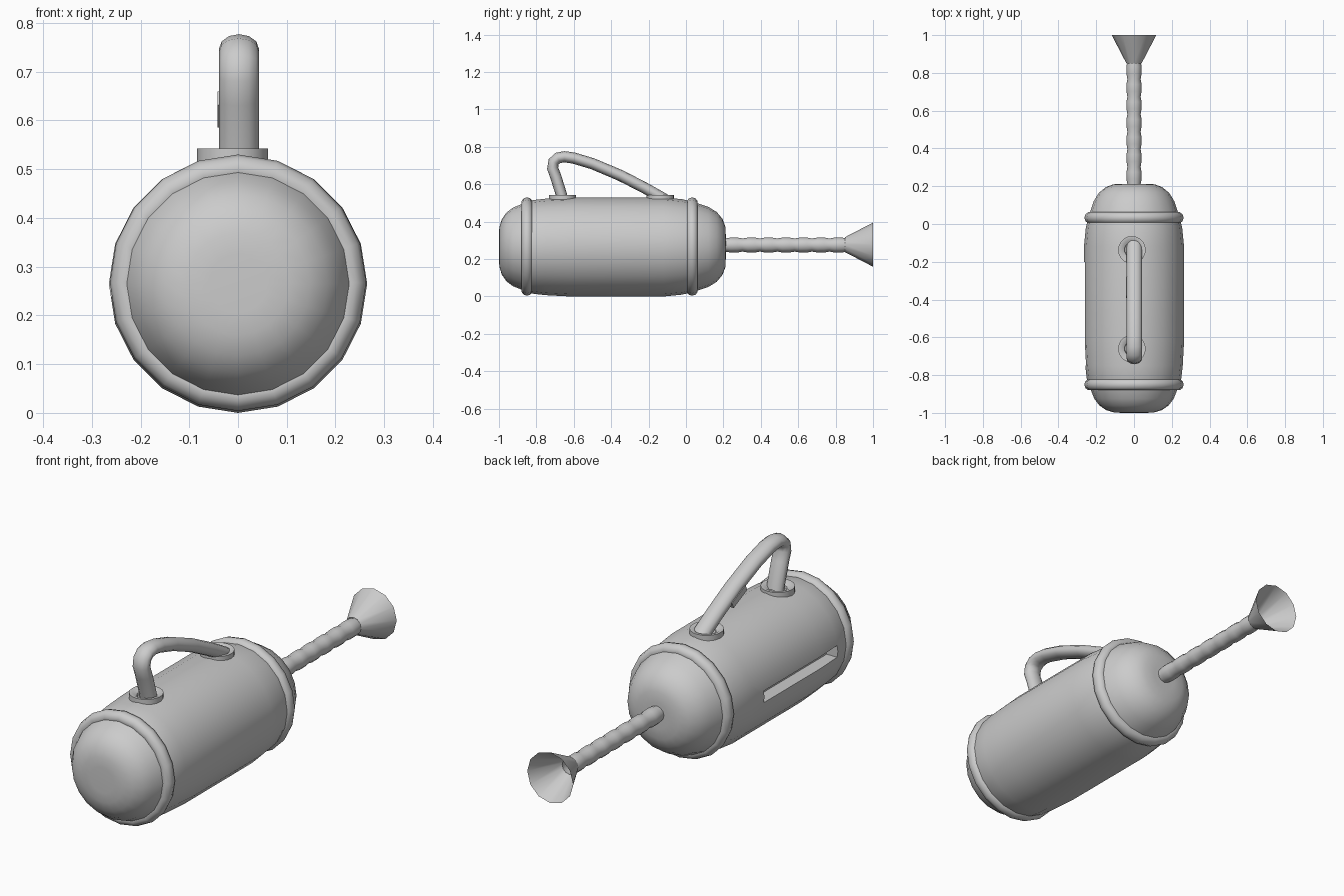
import bpy, bmesh, math
from mathutils import Vector

if "Cube" in bpy.data.objects:
    bpy.data.objects.remove(bpy.data.objects["Cube"])

CZ = 0.265  # height of the tank axis


def finish(bm, name, angle=40):
    bmesh.ops.recalc_face_normals(bm, faces=bm.faces[:])
    me = bpy.data.meshes.new(name)
    bm.to_mesh(me)
    bm.free()
    ob = bpy.data.objects.new(name, me)
    bpy.context.collection.objects.link(ob)
    smooth(ob, angle)
    return ob


def smooth(ob, angle):
    bpy.ops.object.select_all(action='DESELECT')
    ob.select_set(True)
    bpy.context.view_layer.objects.active = ob
    bpy.ops.object.shade_smooth_by_angle(angle=math.radians(angle))


def loft(name, rings, cap=False, closed=False, angle=40):
    """Skin a list of point rings; cap the ends or close the loop."""
    bm = bmesh.new()
    vs = [[bm.verts.new(p) for p in r] for r in rings]
    n = len(vs[0])
    for a, b in zip(vs, vs[1:] + (vs[:1] if closed else [])):
        for i in range(n):
            j = (i + 1) % n
            bm.faces.new((a[i], a[j], b[j], b[i]))
    if cap:
        bm.faces.new(vs[0])
        bm.faces.new(vs[-1])
    return finish(bm, name, angle)


def circle(n):
    return [(math.sin(2 * math.pi * i / n), math.cos(2 * math.pi * i / n)) for i in range(n)]


def turn_y(name, profile, n, z, **kw):
    """Revolve (y, radius) pairs around an axis parallel to y."""
    return loft(name, [[(r * s, y, z + r * c) for s, c in circle(n)] for y, r in profile], **kw)


def turn_z(name, profile, n, x, y, **kw):
    """Revolve (z, radius) pairs around an upright axis."""
    return loft(name, [[(x + r * s, y + r * c, z) for s, c in circle(n)] for z, r in profile], **kw)


# tank with rounded ends
tank = turn_y("tank", [
    (-1.0, 0.06), (-0.998, 0.105), (-0.985, 0.148), (-0.96, 0.184), (-0.925, 0.21),
    (-0.88, 0.228), (-0.82, 0.25), (-0.75, 0.258), (-0.62, 0.265), (-0.12, 0.265),
    (-0.02, 0.255), (0.03, 0.243), (0.065, 0.232), (0.12, 0.214), (0.165, 0.186),
    (0.195, 0.15), (0.21, 0.11), (0.213, 0.06)], 20, CZ, cap=True, angle=50)

# long recess in the left side of the tank
bpy.ops.mesh.primitive_cube_add(size=1, location=(-0.26, -0.475, 0.265))
cutter = bpy.context.object
cutter.name = "slot_cutter"
cutter.scale = (0.12, 0.55, 0.055)
cutter.hide_render = True
mod = tank.modifiers.new("slot", 'BOOLEAN')
mod.operation = 'DIFFERENCE'
mod.solver = 'EXACT'
mod.object = cutter
bpy.context.view_layer.update()
bpy.context.view_layer.objects.active = tank
bpy.ops.object.modifier_apply(modifier="slot")
bpy.data.objects.remove(cutter)
smooth(tank, 40)

# round bands at both ends of the tank
for name, y in (("front_band", -0.85), ("rear_band", 0.033)):
    prof = [(y + 0.031 * s, 0.233 + 0.03 * c) for s, c in circle(10)]
    turn_y(name, prof, 20, CZ + 0.002, closed=True, angle=60)

# ribbed hose
prof = [(0.18, 0.036)]
step = (0.86 - 0.21) / 7
for i in range(7):
    y = 0.21 + i * step
    prof += [(y, 0.035), (y + 0.3 * step, 0.040), (y + 0.7 * step, 0.040)]
prof.append((0.86, 0.036))
turn_y("hose", prof, 12, 0.275, angle=60)

# open horn nozzle
turn_y("nozzle_horn", [(0.85, 0.04), (1.0, 0.118)], 12, 0.277)

# dished collars under the handle
for name, y in (("front_collar", -0.66), ("rear_collar", -0.137)):
    turn_z(name, [(0.5, 0.073), (0.542, 0.073), (0.542, 0.06), (0.53, 0.04), (0.5, 0.03)],
           20, -0.011, y, closed=True)

# carrying handle, an oval section swept along a bent path
path = [(-0.655, 0.5), (-0.668, 0.55), (-0.696, 0.64), (-0.713, 0.685), (-0.708, 0.72),
        (-0.685, 0.741), (-0.65, 0.747), (-0.6, 0.74), (-0.5, 0.71), (-0.35, 0.647),
        (-0.22, 0.58), (-0.14, 0.535), (-0.09, 0.505)]
pts = [Vector((0.002, y, z)) for y, z in path]
rings = []
for i, p in enumerate(pts):
    t = (pts[min(i + 1, len(pts) - 1)] - pts[max(i - 1, 0)]).normalized()
    side = Vector((0, -t.z, t.y))
    rings.append([p + Vector((0.041 * s, 0, 0)) + side * (0.03 * c) for s, c in circle(12)])
loft("handle", rings, cap=True, angle=60)

# small trigger under the handle
bpy.ops.mesh.primitive_cube_add(size=1, location=(-0.022, -0.335, 0.622),
                                rotation=(math.radians(-25), 0, 0))
trigger = bpy.context.object
trigger.name = "trigger"
trigger.scale = (0.04, 0.11, 0.03)
